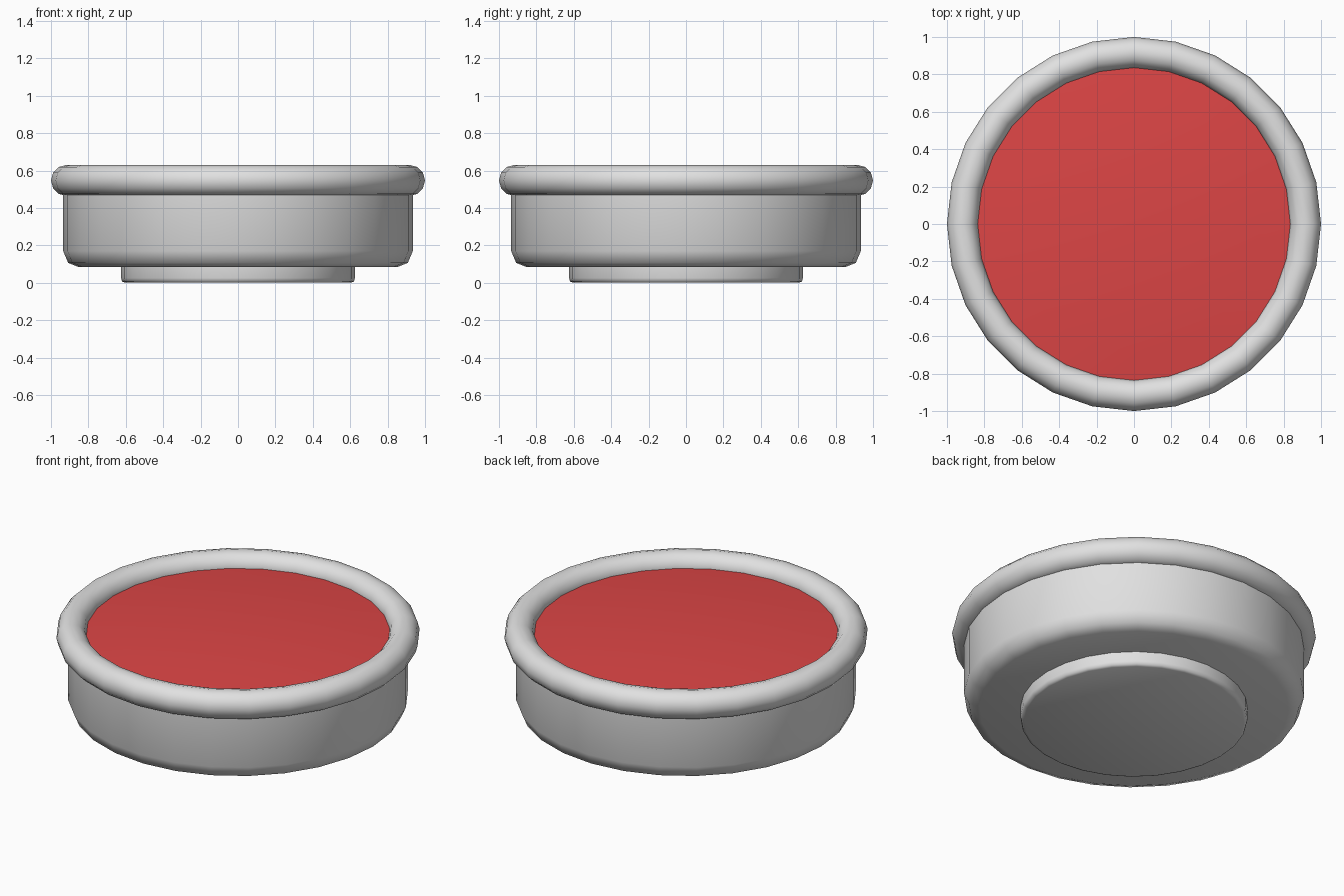
import bpy, bmesh, math

if "Cube" in bpy.data.objects:
    bpy.data.objects.remove(bpy.data.objects["Cube"])

SIDES = 28


def material(name, rgb):
    m = bpy.data.materials.new(name)
    m.diffuse_color = (*rgb, 1.0)
    m.use_nodes = True
    m.node_tree.nodes["Principled BSDF"].inputs["Base Color"].default_value = m.diffuse_color
    return m


GREY = material("light_grey", (0.75, 0.75, 0.75))
RED = material("red", (0.72, 0.06, 0.06))


def lathe(name, profile, mat, closed=False, angle=50):
    """Spin (radius, z) points around z; radius 0 makes a pole."""
    bm = bmesh.new()
    rings = []
    for r, z in profile:
        if r == 0:
            rings.append([bm.verts.new((0, 0, z))] * SIDES)
        else:
            rings.append([bm.verts.new((r * math.cos(2 * math.pi * i / SIDES),
                                        r * math.sin(2 * math.pi * i / SIDES), z))
                          for i in range(SIDES)])
    pairs = list(zip(rings, rings[1:]))
    if closed:
        pairs.append((rings[-1], rings[0]))
    for a, b in pairs:
        for i in range(SIDES):
            j = (i + 1) % SIDES
            quad = list(dict.fromkeys((a[i], a[j], b[j], b[i])))
            bm.faces.new(quad)
    bmesh.ops.recalc_face_normals(bm, faces=bm.faces)
    me = bpy.data.meshes.new(name)
    bm.to_mesh(me)
    bm.free()
    me.materials.append(mat)
    ob = bpy.data.objects.new(name, me)
    bpy.context.collection.objects.link(ob)
    bpy.ops.object.select_all(action='DESELECT')
    ob.select_set(True)
    bpy.context.view_layer.objects.active = ob
    bpy.ops.object.shade_smooth_by_angle(angle=math.radians(angle))
    return ob


# Foot with a small rounded lower edge
lathe("foot", [(0, 0), (0.605, 0), (0.62, 0.007), (0.625, 0.025),
               (0.625, 0.09), (0, 0.09)], GREY)

# Drum body with a rounded lower edge
lathe("body", [(0, 0.083), (0.85, 0.083), (0.908, 0.106), (0.935, 0.17),
               (0.935, 0.53), (0, 0.53)], GREY)

# Round rim ring
R, r, zc = 0.917, 0.083, 0.547
lathe("rim", [(R + r * math.cos(math.tau * k / 12), zc + r * math.sin(math.tau * k / 12))
              for k in range(12)], GREY, closed=True)

# Slightly domed red top, its edge tucked into the rim
H = 0.04
lathe("red_cap", [(0, 0.535), (0.84, 0.535)] +
      [(0.84 * t, 0.553 + H * (1 - t * t)) for t in (1, 0.8, 0.6, 0.4, 0.2, 0)], RED)
